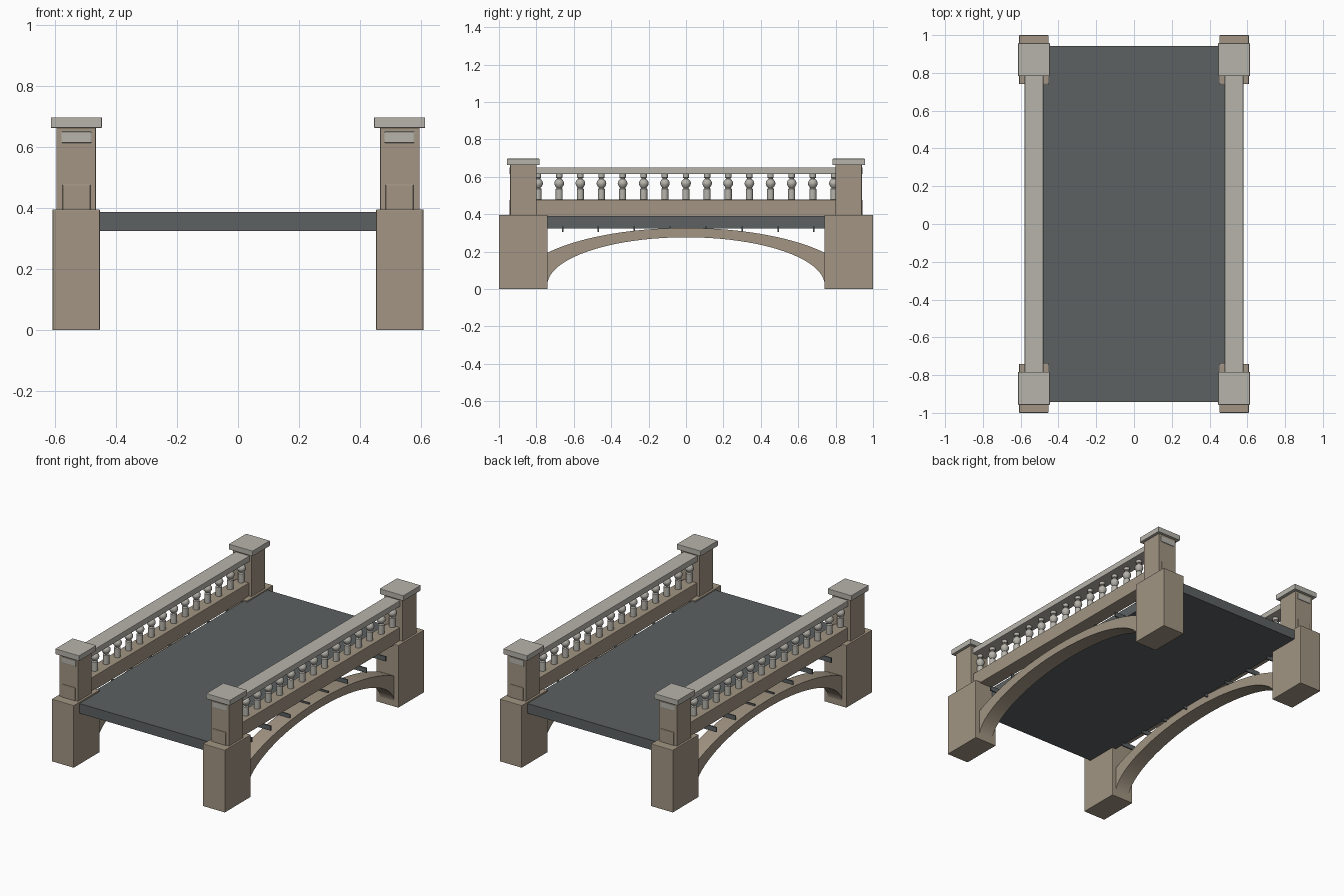
import bpy, bmesh, math
from mathutils import Matrix

if "Cube" in bpy.data.objects:
    bpy.data.objects.remove(bpy.data.objects["Cube"])


def material(name, rgb):
    m = bpy.data.materials.new(name)
    m.diffuse_color = (*rgb, 1.0)
    m.use_nodes = True
    m.node_tree.nodes["Principled BSDF"].inputs["Base Color"].default_value = m.diffuse_color
    return m


STONE = material("warm stone", (0.36, 0.30, 0.226))
PALE = material("pale stone", (0.47, 0.455, 0.41))
DARK = material("dark roadway", (0.108, 0.119, 0.122))


def finish(bm, name, mat, bevel=0.0):
    bmesh.ops.recalc_face_normals(bm, faces=bm.faces[:])
    me = bpy.data.meshes.new(name)
    bm.to_mesh(me)
    bm.free()
    me.materials.append(mat)
    ob = bpy.data.objects.new(name, me)
    bpy.context.collection.objects.link(ob)
    if bevel:
        mod = ob.modifiers.new("soft edges", 'BEVEL')
        mod.width = bevel
        mod.segments = 2
    return ob


def box(name, x, y, z, mat, bevel=0.0):
    """Box from (min, max) ranges on each axis."""
    bm = bmesh.new()
    size = [r[1] - r[0] for r in (x, y, z)]
    mid = [(r[1] + r[0]) / 2 for r in (x, y, z)]
    bmesh.ops.create_cube(bm, size=1, matrix=Matrix.Translation(mid) @ Matrix.Diagonal((*size, 1)))
    return finish(bm, name, mat, bevel)


def span(a, b, s):
    return tuple(sorted((a * s, b * s)))


def arch(name, x0, x1):
    """Elliptical rib spanning between the piers."""
    bm = bmesh.new()
    n = 40
    rings = []
    for i in range(n + 1):
        y = -0.742 * math.cos(math.pi * i / n)
        zi = 0.02 + 0.257 * math.sqrt(max(0, 1 - (y / 0.742) ** 2))
        zo = 0.02 + 0.307 * math.sqrt(1 - (y / 0.9) ** 2)
        rings.append([bm.verts.new(p) for p in
                      ((x0, y, zi), (x1, y, zi), (x1, y, zo), (x0, y, zo))])
    for a, b in zip(rings, rings[1:]):
        for k in range(4):
            j = (k + 1) % 4
            bm.faces.new((a[k], a[j], b[j], b[k]))
    bm.faces.new(rings[0])
    bm.faces.new(rings[-1])
    return finish(bm, name, STONE)


# Baluster outline: radius, height
PROFILE = [(0.019, 0.474), (0.019, 0.535), (0.013, 0.540), (0.020, 0.549),
           (0.025, 0.559), (0.026, 0.566), (0.024, 0.575), (0.018, 0.584),
           (0.012, 0.589), (0.012, 0.593), (0.017, 0.596), (0.017, 0.618)]


def balusters(name, x):
    bm = bmesh.new()
    n = 16
    for i in range(15):
        y = (i - 7) * 0.113
        rings = [[bm.verts.new((x + r * math.cos(2 * math.pi * k / n),
                                y + r * math.sin(2 * math.pi * k / n), z))
                  for k in range(n)] for r, z in PROFILE]
        for a, b in zip(rings, rings[1:]):
            for k in range(n):
                j = (k + 1) % n
                bm.faces.new((a[k], a[j], b[j], b[k]))
        bm.faces.new(rings[0])
        bm.faces.new(rings[-1])
    return finish(bm, name, PALE)


# Roadway slab
box("roadway", (-0.48, 0.48), (-0.943, 0.943), (0.325, 0.387), DARK)

smooth = []
for s, side in ((-1, "left"), (1, "right")):
    # Corner piers, posts and caps
    for t, end in ((-1, "front"), (1, "back")):
        tag = f"{end}_{side}"
        box("pier_" + tag, span(0.453, 0.608, s), span(0.74, 1.0, t), (0, 0.396), STONE, 0.003)
        box("post_" + tag, span(0.466, 0.595, s), span(0.80, 0.94, t), (0.39, 0.667), STONE, 0.002)
        box("cap_" + tag, span(0.446, 0.613, s), span(0.783, 0.957, t), (0.663, 0.697), PALE, 0.002)
    # Parapet base and handrail run through the posts
    box("parapet_base_" + side, span(0.484, 0.575, s), (-0.944, 0.944), (0.388, 0.478), STONE, 0.003)
    box("handrail_" + side, span(0.48, 0.579, s), (-0.944, 0.944), (0.614, 0.651), PALE, 0.003)
    smooth.append(balusters("balusters_" + side, 0.53 * s))
    # Arch rib
    smooth.append(arch("arch_" + side, *span(0.48, 0.578, s)))
    # Thin brackets below the roadway edge
    for i in range(8):
        y = (i - 3.5) * 0.192 + 0.012
        box(f"bracket_{side}_{i + 1}", span(0.46, 0.56, s), (y - 0.004, y + 0.004),
            (0.305, 0.335), DARK)

# Smooth shading on the rounded parts
bpy.ops.object.select_all(action='DESELECT')
for ob in smooth:
    ob.select_set(True)
bpy.context.view_layer.objects.active = smooth[0]
bpy.ops.object.shade_smooth_by_angle(angle=math.radians(35))
